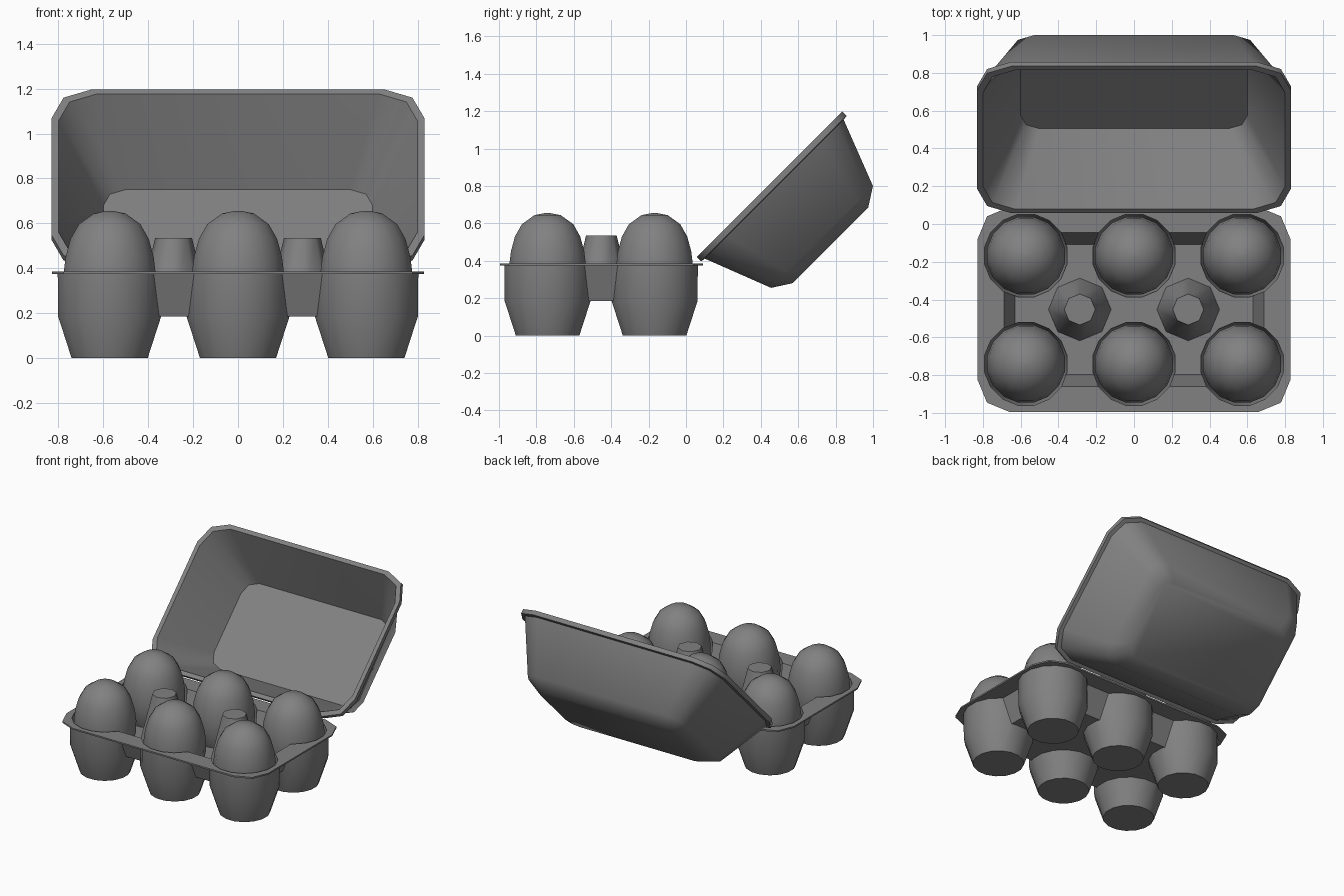
import bpy, bmesh, math
from mathutils import Matrix

if "Cube" in bpy.data.objects:
    bpy.data.objects.remove(bpy.data.objects["Cube"])

CX = (-0.572, 0, 0.572)
CY = (-0.74, -0.168)
CENTRES = [(x, y) for x in CX for y in CY]
MID = -0.4525

# one dark grey for every part
GREY = bpy.data.materials.new("dark_grey")
GREY.diffuse_color = (0.22, 0.22, 0.22, 1)
GREY.use_nodes = True
GREY.node_tree.nodes["Principled BSDF"].inputs["Base Color"].default_value = GREY.diffuse_color


def circle(r, n, turn=0.0):
    return [(r * math.cos(2 * math.pi * (i + turn) / n),
             r * math.sin(2 * math.pi * (i + turn) / n)) for i in range(n)]


def round_rect(hx, hy, r, steps=2):
    pts = []
    for k, (sx, sy) in enumerate([(1, 1), (-1, 1), (-1, -1), (1, -1)]):
        for i in range(steps + 1):
            a = math.pi / 2 * (k + i / steps)
            pts.append((sx * (hx - r) + r * math.cos(a), sy * (hy - r) + r * math.sin(a)))
    return pts


def loft(bm, loops, at=(0, 0)):
    """Skin a stack of (outline, z) loops and cap both ends."""
    rings = [[bm.verts.new((x + at[0], y + at[1], z)) for x, y in pts] for pts, z in loops]
    n = len(rings[0])
    for a, b in zip(rings, rings[1:]):
        for i in range(n):
            bm.faces.new((a[i], a[(i + 1) % n], b[(i + 1) % n], b[i]))
    bm.faces.new(rings[0][::-1])
    bm.faces.new(rings[-1])


def make(name, stacks):
    bm = bmesh.new()
    for loops, at in stacks:
        loft(bm, loops, at)
    bmesh.ops.recalc_face_normals(bm, faces=bm.faces[:])
    me = bpy.data.meshes.new(name)
    bm.to_mesh(me)
    bm.free()
    me.materials.append(GREY)
    ob = bpy.data.objects.new(name, me)
    bpy.context.collection.objects.link(ob)
    return ob


def activate(ob):
    bpy.ops.object.select_all(action='DESELECT')
    ob.select_set(True)
    bpy.context.view_layer.objects.active = ob


def smooth(ob, deg=32):
    activate(ob)
    bpy.ops.object.shade_smooth_by_angle(angle=math.radians(deg))


def boolean(ob, other, op):
    activate(ob)
    m = ob.modifiers.new(op, 'BOOLEAN')
    m.operation, m.object, m.solver = op, other, 'EXACT'
    bpy.ops.object.modifier_apply(modifier=m.name)
    bpy.data.objects.remove(other, do_unlink=True)


def cups(name, off, floor, top):
    prof = [(0.173, floor), (0.234, 0.185), (0.236, top)]
    loops = [(circle(r - off, 16, 0.5), z) for r, z in prof]
    return make(name, [(loops, c) for c in CENTRES])


def trough(name, off, floor, top):
    loops = [(round_rect(0.64 - off, 0.355 - off, 0.04), floor),
             (round_rect(0.70 - off, 0.42 - off, 0.04), top)]
    return make(name, [(loops, (0, MID))])


# tray: thin flange, cups and the sunken web between them, hollowed out
plate = round_rect(0.828, 0.543, 0.17)
tray = make("tray", [([(plate, 0.374), (plate, 0.385)], (0, MID))])
boolean(tray, trough("web_outer", 0, 0.185, 0.38), 'UNION')
boolean(tray, cups("cups_outer", 0, 0.0, 0.38), 'UNION')
boolean(tray, trough("web_inner", 0.01, 0.196, 0.395), 'DIFFERENCE')
boolean(tray, cups("cups_inner", 0.012, 0.012, 0.395), 'DIFFERENCE')
smooth(tray)

# posts standing between the cups
post_loops = [(circle(0.168, 8), 0.187), (circle(0.082, 8), 0.535)]
for i, x in enumerate((-0.287, 0.287)):
    smooth(make(f"post_{i + 1}", [(post_loops, (x, MID))]), 50)

# eggs
egg = [(0.04, 0.035), (0.10, 0.06), (0.155, 0.12), (0.19, 0.20), (0.208, 0.29), (0.21, 0.37),
       (0.20, 0.45), (0.178, 0.53), (0.14, 0.596), (0.072, 0.644), (0.012, 0.656)]
for i, c in enumerate(CENTRES):
    smooth(make(f"egg_{i + 1}", [([(circle(r, 16, 0.5), z) for r, z in egg], c)]), 40)

# lid: lofted basin with a rolled rim, tipped back 45 degrees
lid_loops = [(0.60, 0.325, 0.10, 0.395), (0.80, 0.52, 0.17, -0.012), (0.83, 0.55, 0.18, -0.012),
             (0.83, 0.55, 0.18, 0.02), (0.805, 0.525, 0.17, 0.024),
             (0.65, 0.385, 0.12, 0.385), (0.55, 0.285, 0.08, 0.449)]
lid = make("lid", [([(round_rect(hx, hy, r), -v) for hx, hy, r, v in lid_loops], (0, 0))])
lid.data.transform(Matrix.Translation((0, 0.455, 0.80)) @ Matrix.Rotation(math.radians(45), 4, 'X'))
smooth(lid, 47)
